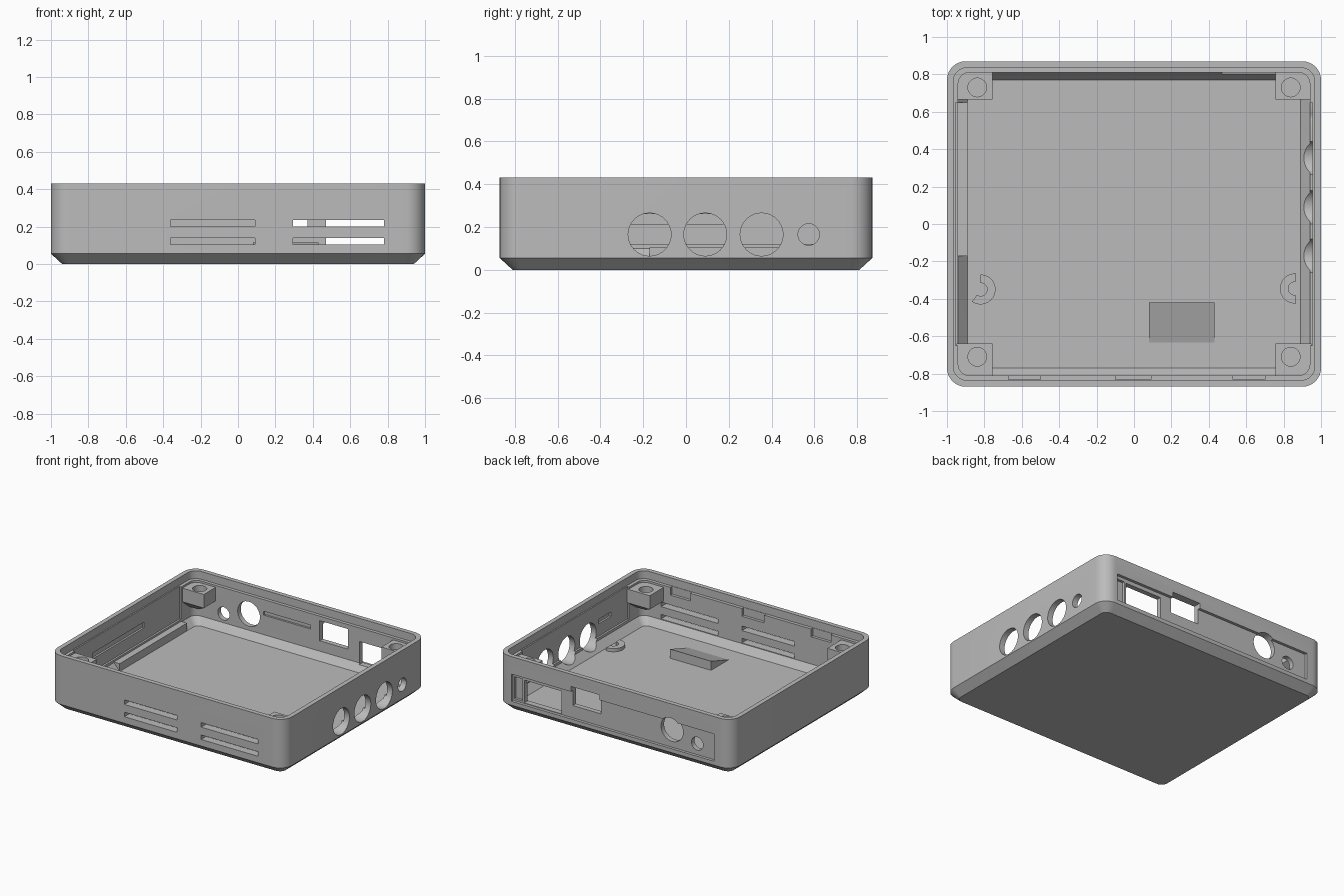
import bpy, bmesh, math
from mathutils import Matrix, Vector

if "Cube" in bpy.data.objects:
    bpy.data.objects.remove(bpy.data.objects["Cube"], do_unlink=True)

grey = bpy.data.materials.new("plain grey")
grey.use_nodes = True
colour = (0.5, 0.5, 0.5, 1)
grey.diffuse_color = colour
grey.node_tree.nodes["Principled BSDF"].inputs["Base Color"].default_value = colour


def finish(bm, name):
    bmesh.ops.recalc_face_normals(bm, faces=bm.faces)
    mesh = bpy.data.meshes.new(name)
    bm.to_mesh(mesh)
    bm.free()
    mesh.materials.append(grey)
    ob = bpy.data.objects.new(name, mesh)
    bpy.context.collection.objects.link(ob)
    return ob


def loft(name, loops):
    """Skin a stack of matching point loops and cap both ends."""
    bm = bmesh.new()
    rings = [[bm.verts.new(p) for p in loop] for loop in loops]
    for a, b in zip(rings, rings[1:]):
        for i in range(len(a)):
            j = (i + 1) % len(a)
            bm.faces.new((a[i], a[j], b[j], b[i]))
    bm.faces.new(rings[0])
    bm.faces.new(rings[-1])
    return finish(bm, name)


def rect(x0, x1, y0, y1, z):
    return [(x0, y0, z), (x1, y0, z), (x1, y1, z), (x0, y1, z)]


def box(name, x, y, z):
    return loft(name, [rect(*x, *y, h) for h in z])


def rounded(hx, hy, r, z, steps=8):
    pts = []
    for q, (sx, sy) in enumerate([(1, 1), (-1, 1), (-1, -1), (1, -1)]):
        for k in range(steps + 1):
            a = (q + k / steps) * math.pi / 2
            pts.append((sx * (hx - r) + r * math.cos(a),
                        sy * (hy - r) + r * math.sin(a), z))
    return pts


def rod(name, centre, r, depth, axis):
    bm = bmesh.new()
    turn = Vector((0, 0, 1)).rotation_difference(Vector(axis)).to_matrix().to_4x4()
    bmesh.ops.create_cone(bm, cap_ends=True, segments=40, radius1=r, radius2=r,
                          depth=depth, matrix=Matrix.Translation(centre) @ turn)
    return finish(bm, name)


def cut(target, cutter):
    cutter.hide_render = True
    mod = target.modifiers.new("cut", "BOOLEAN")
    mod.operation, mod.solver, mod.object = "DIFFERENCE", "EXACT", cutter
    bpy.context.view_layer.objects.active = target
    bpy.ops.object.modifier_apply(modifier=mod.name)
    bpy.data.objects.remove(cutter, do_unlink=True)


def smooth(ob):
    bpy.ops.object.select_all(action="DESELECT")
    ob.select_set(True)
    bpy.context.view_layer.objects.active = ob
    bpy.ops.object.shade_smooth_by_angle(angle=math.radians(30))


# Open tray with chamfered base and stepped rim
tray = loft("tray", [rounded(*s) for s in [
    (0.94, 0.81, 0.05, 0), (1, 0.87, 0.1, 0.055), (1, 0.87, 0.1, 0.43),
    (0.965, 0.835, 0.07, 0.43), (0.965, 0.835, 0.07, 0.37),
    (0.94, 0.81, 0.06, 0.37), (0.94, 0.81, 0.06, 0.1), (0.89, 0.77, 0.04, 0.045)]])

# Shallow pockets and slim grooves inside the side walls
for s in (-1, 1):
    cut(tray, box("pocket", sorted((s * 0.9, s * 0.955)), (-0.65, 0.65), (0.12, 0.39)))
cut(tray, box("groove", (-0.97, -0.9), (-0.4, 0.22), (0.215, 0.26)))
cut(tray, box("groove", (0.9, 0.97), (-0.45, -0.3), (0.215, 0.25)))

# Vent slots and rim notches in the front wall
for x in ((-0.36, 0.09), (0.295, 0.78)):
    for z in ((0.105, 0.14), (0.2, 0.235)):
        cut(tray, box("vent", x, (-0.95, -0.75), z))
for x in ((-0.67, -0.5), (-0.1, 0.09), (0.53, 0.7)):
    cut(tray, box("notch", x, (-0.832, -0.75), (0.31, 0.39)))

# Round sockets in the right wall
for y, r in ((-0.17, 0.1), (0.09, 0.1), (0.353, 0.1), (0.573, 0.05)):
    cut(tray, rod("socket", (1, y, 0.165), r, 0.4, (1, 0, 0)))

# Recessed connector panel in the back wall
cut(tray, box("panel", (-0.85, 0.88), (0.848, 0.95), (0.085, 0.295)))
cut(tray, box("end_notch", (0.8, 0.87), (0.828, 0.95), (0.1, 0.27)))
cut(tray, box("wide_port", (0.47, 0.785), (0.7, 0.95), (0.09, 0.265)))
cut(tray, box("square_port", (0.13, 0.372), (0.7, 0.95), (0.18, 0.335)))
cut(tray, box("inner_groove", (-0.35, 0.05), (0.75, 0.825), (0.25, 0.28)))
cut(tray, rod("round_port", (-0.475, 0.85, 0.225), 0.095, 0.4, (0, 1, 0)))
cut(tray, rod("small_port", (-0.69, 0.85, 0.17), 0.05, 0.4, (0, 1, 0)))
smooth(tray)

# Corner screw posts, tapered underneath
for sx, side in ((1, "left"), (-1, "right")):
    for sy, end in ((1, "back"), (-1, "front")):
        inner = 0.665 if sy > 0 else 0.64
        loops = []
        for z, k in ((0.18, 0.55), (0.25, 0), (0.355, 0)):
            xs = sorted((sx * 0.95, sx * (0.757 + 0.193 * k)))
            ys = sorted((sy * 0.82, sy * (inner + (0.82 - inner) * k)))
            loops.append(rect(*xs, *ys, z))
        post = loft(f"{end}_{side}_post", loops)
        cut(post, rod("screw_hole", (sx * 0.838, sy * 0.72 + 0.01, 0.34), 0.05, 0.16, (0, 0, 1)))
        smooth(post)

# Bar along the side of the floor
box("floor_bar", (-0.95, -0.89), (-0.17, 0.65), (0.04, 0.105))

# Ramp on the floor
loft("floor_ramp", [[(x, -0.65, 0.04), (x, -0.42, 0.04), (x, -0.42, 0.115)]
                    for x in (0.08, 0.43)])


# Broken ring locators on the floor
def locator(name, cx, cy, start, end, steps=16):
    loops = []
    for i in range(steps + 1):
        a = math.radians(start + (end - start) * i / steps)
        loops.append([(cx + r * math.cos(a), cy + r * math.sin(a), z)
                      for r, z in ((0.035, 0.04), (0.08, 0.04), (0.08, 0.07), (0.035, 0.07))])
    smooth(loft(name, loops))


locator("right_locator", -0.82, -0.35, -125, 90)
locator("left_locator", 0.86, -0.345, 85, 275)
